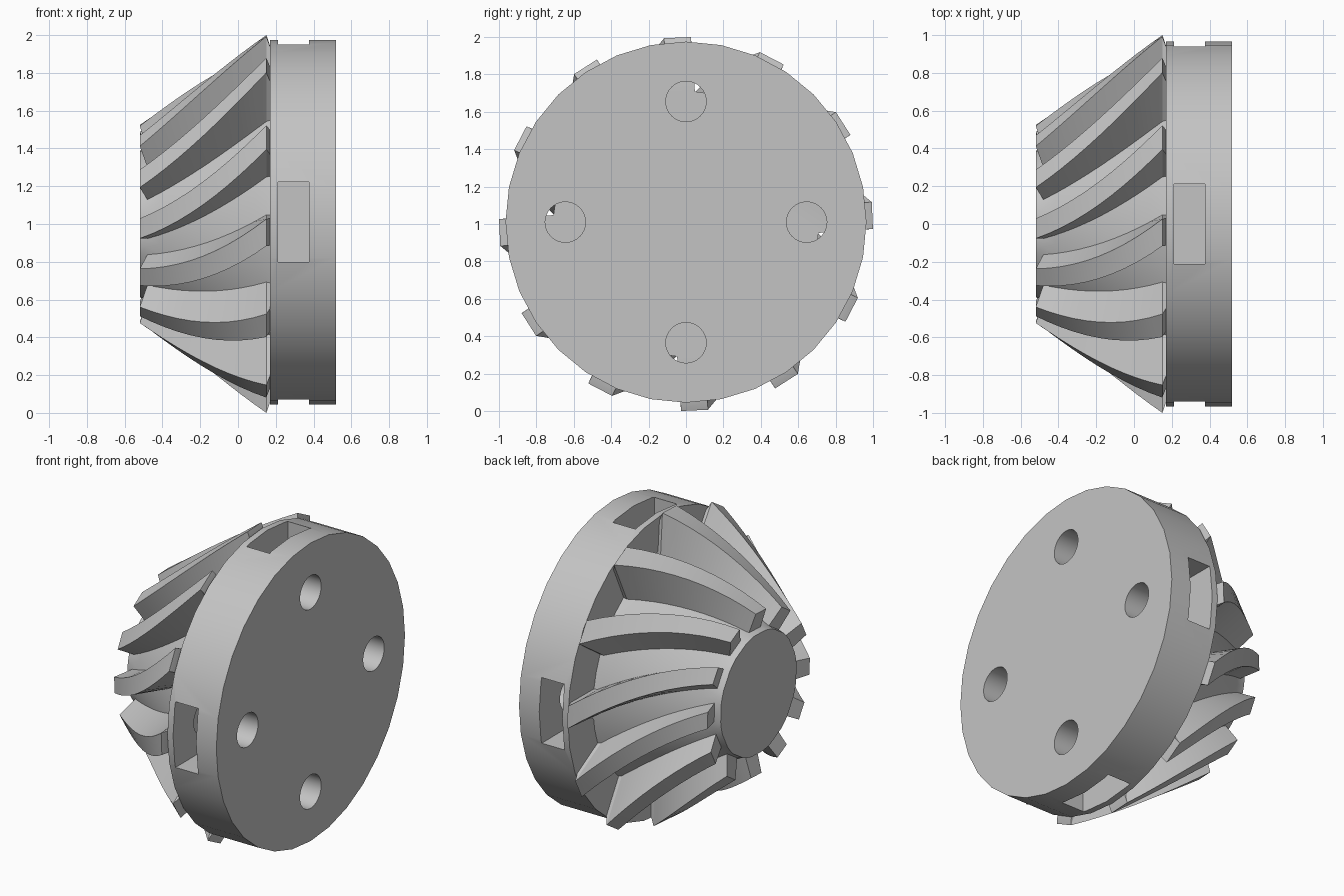
import bpy, bmesh
from math import sin, cos, radians, pi
from mathutils import Matrix, Vector

if "Cube" in bpy.data.objects:
    bpy.data.objects.remove(bpy.data.objects["Cube"], do_unlink=True)

grey = bpy.data.materials.new("machined grey")
grey.use_nodes = True
colour = (0.55, 0.55, 0.55, 1)
grey.diffuse_color = colour
grey.node_tree.nodes["Principled BSDF"].inputs["Base Color"].default_value = colour

TEETH, STEPS = 12, 10
TOE, HEEL, BACK = -0.52, 0.15, 0.175
DISC_Z = 1.01


def finish(bm, name):
    bmesh.ops.recalc_face_normals(bm, faces=bm.faces)
    mesh = bpy.data.meshes.new(name)
    bm.to_mesh(mesh)
    bm.free()
    mesh.materials.append(grey)
    obj = bpy.data.objects.new(name, mesh)
    bpy.context.collection.objects.link(obj)
    return obj


def smooth(obj):
    bpy.ops.object.select_all(action='DESELECT')
    obj.select_set(True)
    bpy.context.view_layer.objects.active = obj
    bpy.ops.object.shade_smooth_by_angle(angle=radians(28))


def mix(a, b, t):
    return a + (b - a) * t


def polar(bm, x, r, angle):
    return bm.verts.new((x, r * cos(angle), 1 + r * sin(angle)))


def x_cylinder(bm, x0, x1, radius, y, z, sides):
    place = Matrix.Translation(((x0 + x1) / 2, y, z)) @ Matrix.Rotation(pi / 2, 4, 'Y')
    bmesh.ops.create_cone(bm, cap_ends=True, segments=sides, radius1=radius,
                          radius2=radius, depth=x1 - x0, matrix=place)


# Spiral bevel gear: toothed rings swept along the cone while turning
def spiral_gear():
    bm = bmesh.new()

    def ring(x, t, tip, root, root_x):
        points = []
        for k in range(TEETH):
            mid = radians(92.6 + 30 * k + 30 * (1 - t))
            wide = mix(0.06, 0.08, t) / root
            thin = mix(0.053, 0.072, t) / tip
            points += [polar(bm, root_x, root, mid - wide),
                       polar(bm, x, tip, mid - thin),
                       polar(bm, x, tip, mid + thin),
                       polar(bm, root_x, root, mid + wide),
                       polar(bm, root_x, root, mid + pi / TEETH)]
        return points

    rings = []
    for i in range(STEPS + 1):
        t = i / STEPS
        x = mix(TOE, HEEL, t)
        rings.append(ring(x, t, mix(0.525, 1.0, t), mix(0.40, 0.70, t),
                          x + 0.04 * (1 - t)))
    # bevelled heel of the teeth
    rings.append(ring(BACK, 1, 0.93, 0.71, BACK))

    n = TEETH * 5
    for a, b in zip(rings, rings[1:]):
        for i in range(n):
            j = (i + 1) % n
            bm.faces.new((a[i], a[j], b[j], b[i]))
    bm.faces.new(rings[-1])

    # toe ends of the teeth and the small flat nose
    toe = rings[0]
    for k in range(0, n, 5):
        bm.faces.new(toe[k:k + 4])
    outer = [v for i, v in enumerate(toe) if i % 5 in (0, 3, 4)]
    axis = Vector((0, 0, 1))
    inner = []
    for v in outer:
        out = Vector((0, v.co.y, v.co.z - 1)).normalized()
        inner.append(bm.verts.new(axis + out * 0.39 + Vector((TOE, 0, 0))))
    for i in range(len(outer)):
        j = (i + 1) % len(outer)
        bm.faces.new((outer[i], outer[j], inner[j], inner[i]))
    bm.faces.new(inner)
    smooth(finish(bm, "spiral_gear"))


# Mounting disc with four bolt holes and four nut pockets
def mounting_disc():
    bm = bmesh.new()
    x_cylinder(bm, 0.17, 0.52, 0.965, 0, DISC_Z, 32)
    disc = finish(bm, "mounting_disc")

    holes, pockets = bmesh.new(), bmesh.new()
    for k in range(4):
        a = k * pi / 2
        x_cylinder(holes, 0.1, 0.6, 0.108, 0.645 * cos(a), DISC_Z + 0.645 * sin(a), 32)
        place = (Matrix.Translation((0.293, 0, DISC_Z)) @ Matrix.Rotation(a, 4, 'X')
                 @ Matrix.Translation((0, 0.78, 0)) @ Matrix.Diagonal((0.165, 0.66, 0.425, 1)))
        bmesh.ops.create_cube(pockets, size=1, matrix=place)

    cutters = [finish(pockets, "pocket_cutter"), finish(holes, "hole_cutter")]
    for cutter in cutters:
        cutter.hide_render = True
        mod = disc.modifiers.new(cutter.name, 'BOOLEAN')
        mod.operation, mod.solver, mod.object = 'DIFFERENCE', 'EXACT', cutter

    graph = bpy.context.evaluated_depsgraph_get()
    cut = bpy.data.meshes.new_from_object(disc.evaluated_get(graph))
    disc.modifiers.clear()
    disc.data = cut
    for cutter in cutters:
        bpy.data.objects.remove(cutter, do_unlink=True)
    smooth(disc)


spiral_gear()
mounting_disc()
